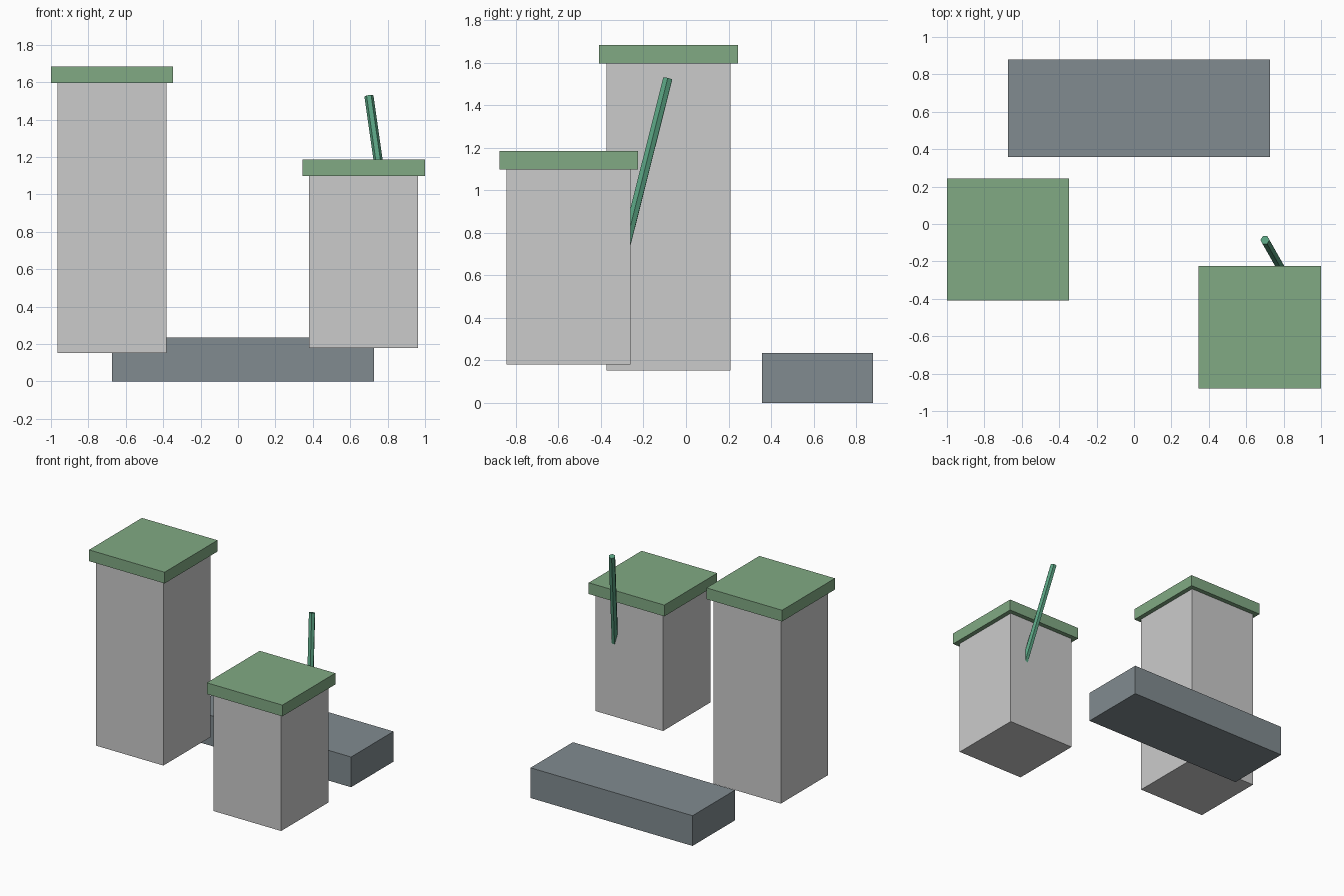
import bpy, bmesh, math
from mathutils import Matrix, Vector

if "Cube" in bpy.data.objects:
    bpy.data.objects.remove(bpy.data.objects["Cube"])


def material(name, rgb):
    m = bpy.data.materials.new(name)
    m.diffuse_color = (*rgb, 1)
    m.use_nodes = True
    m.node_tree.nodes["Principled BSDF"].inputs["Base Color"].default_value = m.diffuse_color
    return m


green = material("cap_green", (0.22, 0.40, 0.23))
pole_green = material("pole_green", (0.10, 0.36, 0.22))
slate = material("slate", (0.22, 0.26, 0.28))


def finish(name, bm, mat=None):
    me = bpy.data.meshes.new(name)
    bm.to_mesh(me)
    bm.free()
    ob = bpy.data.objects.new(name, me)
    bpy.context.collection.objects.link(ob)
    if mat:
        me.materials.append(mat)
    return ob


def box(name, centre, size, mat=None):
    bm = bmesh.new()
    bmesh.ops.create_cube(bm, size=1, matrix=Matrix.Diagonal((*size, 1)))
    ob = finish(name, bm, mat)
    ob.location = centre
    return ob


# Low slab at the back
box("back_slab", (0.027, 0.619, 0.118), (1.40, 0.523, 0.236), slate)

# Two square pillars, each with an overhanging cap
for side, x, y, z0, z1 in (("left", -0.674, -0.083, 0.152, 1.597),
                           ("right", 0.672, -0.552, 0.18, 1.098)):
    box(side + "_pillar", (x, y, (z0 + z1) / 2), (0.583, 0.583, z1 - z0))
    box(side + "_cap", (x, y, z1 + 0.044), (0.653, 0.653, 0.088), green)

# Leaning six-sided pole, its foot buried in the right pillar
top = Vector((0.70, -0.086, 1.526))
axis = Vector((-0.143, 0.251, 1)).normalized()
length = 0.92
bm = bmesh.new()
bmesh.ops.create_cone(bm, cap_ends=True, segments=6, radius1=0.0245,
                      radius2=0.0245, depth=length,
                      matrix=Matrix.Rotation(math.pi / 2, 4, 'Z'))
pole = finish("leaning_pole", bm, pole_green)
pole.location = top - axis * length / 2
pole.rotation_euler = (-math.atan(0.249), -math.atan(0.143), 0)
